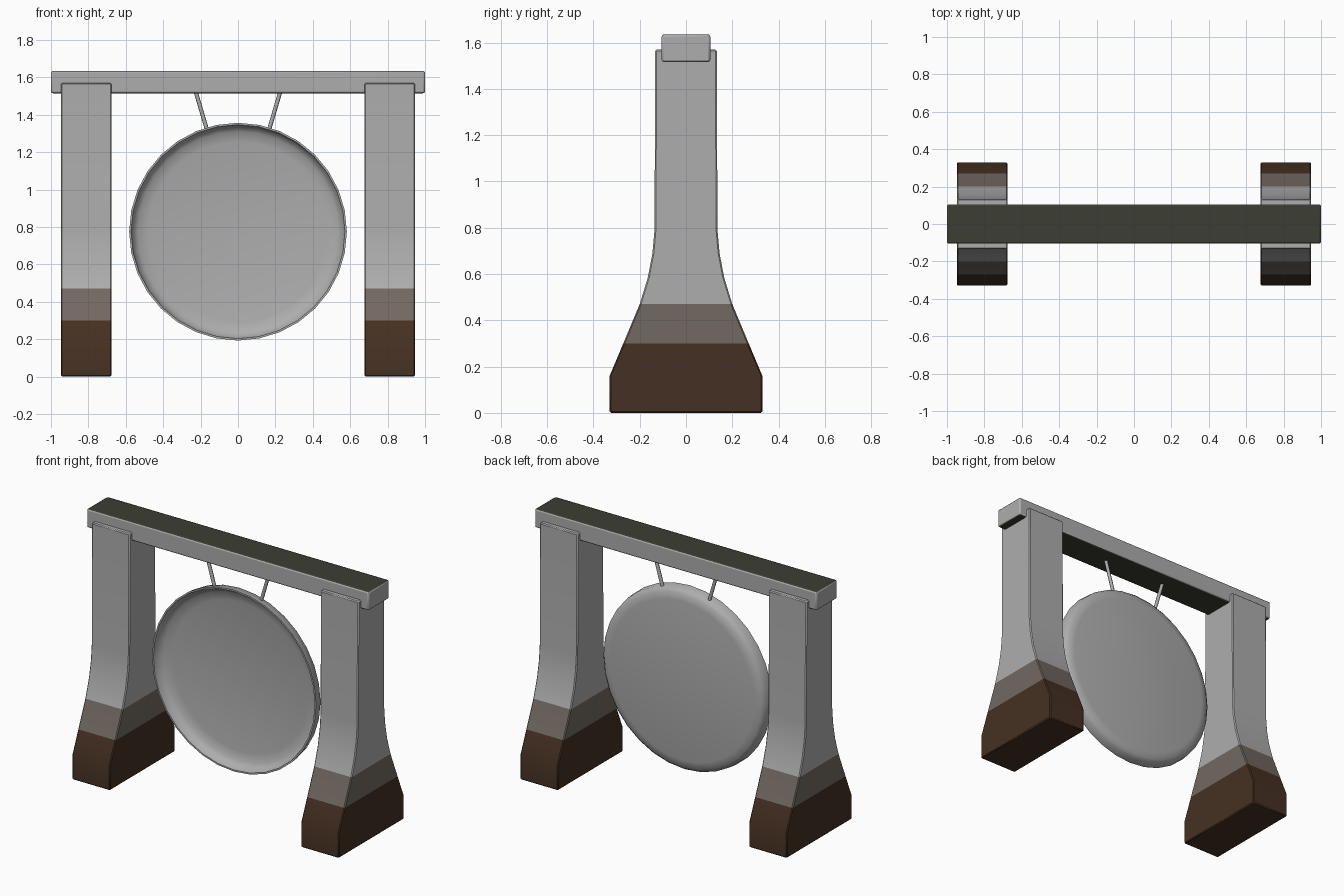
import bpy, bmesh, math
from mathutils import Vector

if "Cube" in bpy.data.objects:
    bpy.data.objects.remove(bpy.data.objects["Cube"])


def material(name, rgb):
    m = bpy.data.materials.new(name)
    m.diffuse_color = (*rgb, 1)
    m.use_nodes = True
    m.node_tree.nodes["Principled BSDF"].inputs["Base Color"].default_value = m.diffuse_color
    return m


GREY = material("grey", (0.42, 0.42, 0.42))
OLIVE = material("dark_olive", (0.045, 0.047, 0.032))
BROWN = material("dark_brown", (0.06, 0.03, 0.016))
BLEND = material("brown_grey", (0.17, 0.14, 0.12))


def finish(name, bm, mats=(), bevel=0, segments=1, angle=35):
    bmesh.ops.recalc_face_normals(bm, faces=bm.faces)
    me = bpy.data.meshes.new(name)
    bm.to_mesh(me)
    bm.free()
    ob = bpy.data.objects.new(name, me)
    bpy.context.collection.objects.link(ob)
    for m in mats:
        me.materials.append(m)
    if bevel:
        mod = ob.modifiers.new("bevel", 'BEVEL')
        mod.width, mod.segments = bevel, segments
        mod.limit_method, mod.angle_limit = 'ANGLE', math.radians(40)
    bpy.ops.object.select_all(action='DESELECT')
    ob.select_set(True)
    bpy.context.view_layer.objects.active = ob
    bpy.ops.object.shade_smooth_by_angle(angle=math.radians(angle))
    return ob


def skin(bm, rings):
    """Join successive closed rings with quads; returns one face list per band."""
    bands = []
    for a, b in zip(rings, rings[1:]):
        n = len(a)
        bands.append([bm.faces.new((a[i], a[(i + 1) % n], b[(i + 1) % n], b[i]))
                      for i in range(n)])
    return bands


# Legs: stacked rectangles, flaring out to a heavy brown foot
LEG = [(0.33, 0), (0.33, 0.16), (0.271, 0.30), (0.20, 0.47), (0.165, 0.585),
       (0.145, 0.69), (0.136, 0.79), (0.133, 1.57)]
for side, label in ((-1, "left"), (1, "right")):
    bm = bmesh.new()
    x0, x1 = side * 0.677, side * 0.946
    rings = [[bm.verts.new((x, y, z)) for x, y in
              ((x0, -h), (x1, -h), (x1, h), (x0, h))] for h, z in LEG]
    bands = skin(bm, rings)
    bm.faces.new(rings[0]).material_index = 1
    bm.faces.new(rings[-1])
    for band, index in zip(bands, (1, 1, 2)):
        for f in band:
            f.material_index = index
    finish(label + "_leg", bm, (GREY, BROWN, BLEND), bevel=0.006)

# Crossbeam: softened box with dark top and underside
bm = bmesh.new()
bmesh.ops.create_cube(bm, size=1)
bmesh.ops.scale(bm, vec=(2, 0.21, 0.12), verts=bm.verts)
bmesh.ops.translate(bm, vec=(0, 0, 1.575), verts=bm.verts)
for f in bm.faces:
    f.material_index = int(abs(f.normal.z) > 0.5)
finish("crossbeam", bm, (GREY, OLIVE), bevel=0.01, segments=2)

# Gong: shallow dish open to the front, profile of (radius, y) turned about y
DISH = [(0.51, 0.04), (0.555, 0.032), (0.577, 0.012), (0.582, -0.04),
        (0.572, -0.04), (0.562, -0.005), (0.535, 0.015), (0.48, 0.027)]
SIDES = 32
bm = bmesh.new()
rings = [[bm.verts.new((r * math.cos(math.tau * i / SIDES), y,
                        0.775 + r * math.sin(math.tau * i / SIDES)))
          for i in range(SIDES)] for r, y in DISH]
skin(bm, rings)
bm.faces.new(rings[0])
bm.faces.new(rings[-1])
finish("gong", bm, (GREY,), angle=50)

# Hanging cords: thin slanted rods between beam and gong rim
for side, label in ((-1, "left"), (1, "right")):
    top, low = Vector((side * 0.228, 0, 1.53)), Vector((side * 0.167, 0, 1.323))
    axis = top - low
    bm = bmesh.new()
    bmesh.ops.create_cone(bm, cap_ends=True, segments=8, radius1=0.011,
                          radius2=0.011, depth=axis.length)
    bmesh.ops.rotate(bm, verts=bm.verts,
                     matrix=axis.to_track_quat('Z', 'Y').to_matrix())
    bmesh.ops.translate(bm, vec=(top + low) / 2, verts=bm.verts)
    finish(label + "_cord", bm, (GREY,), angle=50)
